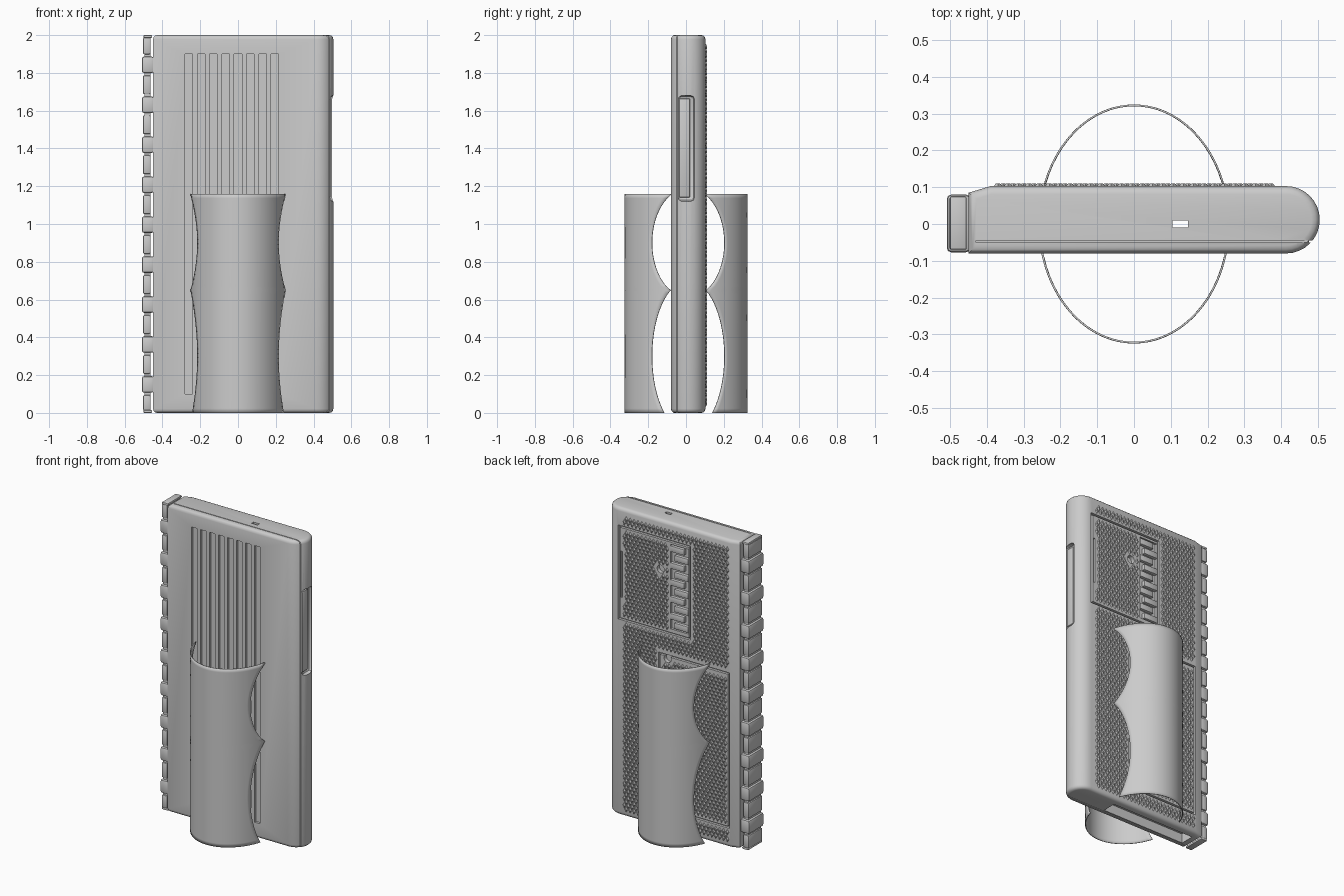
import bpy, bmesh
from math import sin, cos, pi, sqrt, asin
from mathutils import Matrix

old = bpy.data.objects.get("Cube")
if old:
    bpy.data.objects.remove(old, do_unlink=True)

GREY = (0.6, 0.6, 0.6, 1)
grey = bpy.data.materials.new("light grey")
grey.use_nodes = True
grey.diffuse_color = GREY
grey.node_tree.nodes["Principled BSDF"].inputs["Base Color"].default_value = GREY

BACK = 0.103    # back face of the case
FRONT = -0.08   # front face of the case


def add_box(bm, x0, x1, y0, y1, z0, z1, bevel=0):
    m = Matrix.Translation(((x0 + x1) / 2, (y0 + y1) / 2, (z0 + z1) / 2))
    m = m @ Matrix.Diagonal((x1 - x0, y1 - y0, z1 - z0, 1))
    verts = bmesh.ops.create_cube(bm, size=1, matrix=m)["verts"]
    if bevel:
        edges = list({e for v in verts for e in v.link_edges})
        bmesh.ops.bevel(bm, geom=edges, offset=bevel, segments=2,
                        affect='EDGES', profile=0.5)


def make(name, bm, smooth=True):
    mesh = bpy.data.meshes.new(name)
    bmesh.ops.recalc_face_normals(bm, faces=bm.faces)
    bm.to_mesh(mesh)
    bm.free()
    mesh.materials.append(grey)
    ob = bpy.data.objects.new(name, mesh)
    bpy.context.collection.objects.link(ob)
    if smooth:
        shade(ob)
    return ob


def activate(ob):
    bpy.ops.object.select_all(action='DESELECT')
    ob.select_set(True)
    bpy.context.view_layer.objects.active = ob


def shade(ob):
    activate(ob)
    bpy.ops.object.shade_smooth_by_angle(angle=0.6)


# Case: plan profile with one round end, extruded and rounded at both rims
r = (BACK - FRONT) / 2
mid = (BACK + FRONT) / 2
end = 0.505 - r
profile = [(-0.45, FRONT)]
profile += [(end + r * cos(a), mid + r * sin(a))
            for a in (pi * (i / 16 - 0.5) for i in range(17))]
profile += [(-0.39, BACK), (-0.45, 0.085)]
bm = bmesh.new()
base = bm.faces.new([bm.verts.new((x, y, 0)) for x, y in profile])
top = bmesh.ops.extrude_face_region(bm, geom=[base])["geom"]
bmesh.ops.translate(bm, vec=(0, 0, 2),
                    verts=[g for g in top if isinstance(g, bmesh.types.BMVert)])
rim = [e for e in bm.edges if e.verts[0].co.z == e.verts[1].co.z]
bmesh.ops.bevel(bm, geom=rim, offset=0.022, segments=3, affect='EDGES', profile=0.5)
case = make("case", bm, smooth=False)

# Back features: rectangles as x0, x1, z0, z1
door = (-0.1, 0.41, 1.28, 1.88)
panel = (-0.38, 0.12, 0.13, 1.13)
door_hinge = (-0.09, 0.04, 1.31, 1.86)
latch = (0.385, 0.4, 1.42, 1.72)
holes = [(0.11, 1.68), (0.06, 1.11)]
W = 0.006    # half width of a seam


def seams(x0, x1, z0, z1):
    return [(x0 - W, x0 + W, z0 - W, z1 + W), (x1 - W, x1 + W, z0 - W, z1 + W),
            (x0 - W, x1 + W, z0 - W, z0 + W), (x0 - W, x1 + W, z1 - W, z1 + W)]


back_cuts = seams(*door) + seams(*panel) + [door_hinge, latch]

# Cutters
bm = bmesh.new()
for x0, x1, z0, z1 in back_cuts:
    add_box(bm, x0, x1, BACK - 0.016, 0.2, z0, z1)
for x, z in holes:
    m = Matrix.Translation((x, BACK, z)) @ Matrix.Rotation(pi / 2, 4, 'X')
    bmesh.ops.create_cone(bm, cap_ends=True, segments=20, radius1=0.026,
                          radius2=0.026, depth=0.05, matrix=m)
for i in range(8):                                           # front slots
    x = -0.28 + i * 0.065
    add_box(bm, x, x + 0.04, -0.2, FRONT + 0.015, 0.1, 1.9)
add_box(bm, 0.476, 0.6, -0.05, -0.045, -0.1, 2.1)            # lid seam
for z in (-0.1, 1.994):
    add_box(bm, -0.43, 0.6, -0.05, -0.045, z, z + 0.106)
add_box(bm, 0.478, 0.6, -0.045, 0.045, 1.12, 1.68, 0.02)     # side recess
add_box(bm, -0.4, 0.2, -0.035, 0.055, -0.1, 0.06)            # bottom port
add_box(bm, 0.105, 0.147, -0.01, 0.01, -0.2, 2.2)            # strap hole
cutter = make("case_cutter", bm, smooth=False)
cutter.hide_render = True
mod = case.modifiers.new("cuts", 'BOOLEAN')
mod.operation = 'DIFFERENCE'
mod.solver = 'EXACT'
mod.use_self = True
mod.object = cutter
activate(case)
bpy.ops.object.modifier_apply(modifier=mod.name)
bpy.data.objects.remove(cutter, do_unlink=True)
shade(case)

# Knurled grip on the back: staggered diamond studs
DX, DZ = 0.014, 0.023


def blocked(x, z):
    if any(x0 - DX < x < x1 + DX and z0 - DZ < z < z1 + DZ
           for x0, x1, z0, z1 in back_cuts):
        return True
    return any((x - hx) ** 2 + (z - hz) ** 2 < 0.045 ** 2 for hx, hz in holes)


bm = bmesh.new()
for row in range(83):
    for col in range(27):
        x = -0.37 + col * 2 * DX + (row % 2) * DX
        z = 0.05 + row * DZ
        if blocked(x, z):
            continue
        rings = []
        for scale, y in ((0.94, BACK - 0.002), (0.4, 0.11)):
            rings.append([bm.verts.new((x + a * DX * scale, y, z + b * DZ * scale))
                          for a, b in ((1, 0), (0, 1), (-1, 0), (0, -1))])
        low, high = rings
        bm.faces.new(high)
        for k in range(4):
            n = (k + 1) % 4
            bm.faces.new((low[k], low[n], high[n], high[k]))
make("grip_texture", bm, smooth=False)

# Interlocking hinge fingers of the back door
bm = bmesh.new()
x0, x1, z0, z1 = door_hinge
step = (z1 - z0) / 10
for i in range(10):
    shift = 0.03 * (i % 2)
    z = z0 + i * step
    add_box(bm, x0 + shift, x1 - 0.03 + shift, BACK - 0.02, BACK + 0.004,
            z + 0.008, z + step - 0.008, 0.004)
make("door_hinge_fingers", bm)

# Slider in the side recess
bm = bmesh.new()
add_box(bm, 0.45, 0.49, -0.038, 0.022, 1.14, 1.665, 0.008)
make("side_slider", bm)

# Long hinge along the narrow edge: core, covers and inset knuckles
bm = bmesh.new()
add_box(bm, -0.495, -0.462, -0.062, 0.065, 0.01, 1.99)
pitch = 0.2115
for i in range(10):
    z = 0.045 + i * pitch
    low, high = max(z - 0.05, 0.012), min(z + 0.05, 1.988)
    add_box(bm, -0.503, -0.462, -0.07, 0.074, low, high, 0.008)
    if i < 9:
        add_box(bm, -0.509, -0.445, -0.077, 0.08, z + 0.062, z + pitch - 0.062, 0.012)
for z in (0, 1.985):
    add_box(bm, -0.5, -0.455, -0.07, 0.075, z, z + 0.015, 0.005)
make("edge_hinge", bm)


# Curved hand loops front and back, with scalloped sides
def scallop(z):
    centre, half = (0.9, 0.29) if z > 0.65 else (0.3, 0.4)
    return 0.193 * sqrt(max(0, 1 - ((z - centre) / half) ** 2))


ROWS, COLS = 50, 28
for name, side in (("back_hand_loop", 1), ("front_hand_loop", -1)):
    bm = bmesh.new()
    grid = []
    for i in range(ROWS + 1):
        z = 1.16 * i / ROWS
        start = asin((scallop(z) + side * 0.012) / 0.325)
        angles = [start + (pi - 2 * start) * j / COLS for j in range(COLS + 1)]
        grid.append([bm.verts.new((0.26 * cos(a), side * 0.325 * sin(a), z))
                     for a in angles])
    for a, b in zip(grid, grid[1:]):
        for j in range(COLS):
            bm.faces.new((a[j], a[j + 1], b[j + 1], b[j]))
    loop = make(name, bm)
    mod = loop.modifiers.new("thickness", 'SOLIDIFY')
    mod.thickness = 0.005
    mod.offset = -1
